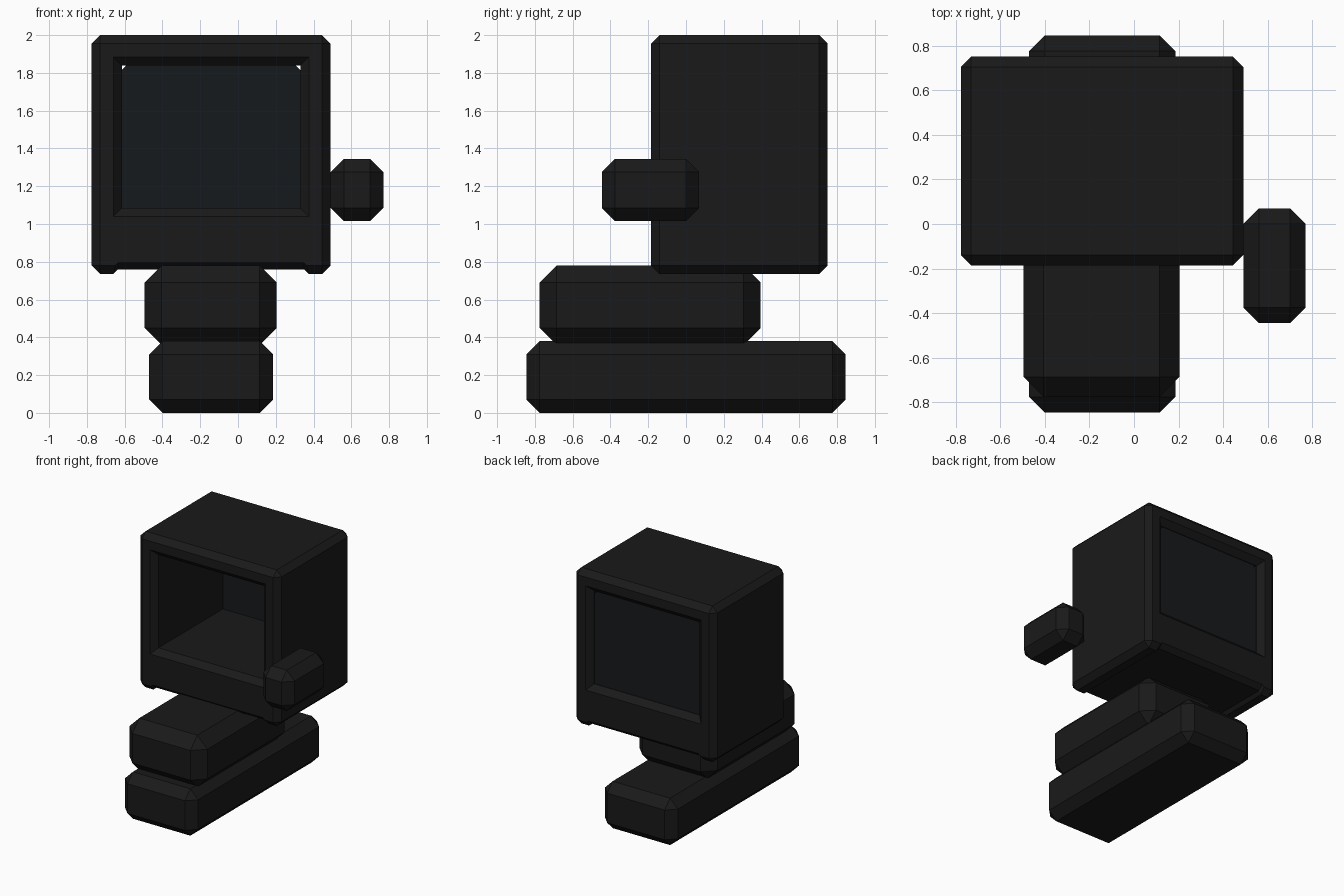
import bpy, bmesh

if "Cube" in bpy.data.objects:
    bpy.data.objects.remove(bpy.data.objects["Cube"])


def material(name, color):
    m = bpy.data.materials.new(name)
    m.diffuse_color = (*color, 1)
    m.use_nodes = True
    m.node_tree.nodes["Principled BSDF"].inputs["Base Color"].default_value = m.diffuse_color
    return m


black = material("black_plastic", (0.01, 0.01, 0.01))
glass = material("dark_glass", (0.008, 0.010, 0.012))


def add_object(name, bm, mat):
    bmesh.ops.recalc_face_normals(bm, faces=bm.faces)
    me = bpy.data.meshes.new(name)
    bm.to_mesh(me)
    bm.free()
    me.materials.append(mat)
    ob = bpy.data.objects.new(name, me)
    bpy.context.collection.objects.link(ob)
    return ob


def chamfered_box(name, x, y, z, chamfer, mat=black):
    bm = bmesh.new()
    bmesh.ops.create_cube(bm, size=1)
    for v in bm.verts:
        v.co = [lo + (c + 0.5) * (hi - lo) for c, (lo, hi) in zip(v.co, (x, y, z))]
    bmesh.ops.bevel(bm, geom=bm.edges[:], offset=chamfer, segments=1,
                    profile=0.5, affect='EDGES')
    return add_object(name, bm, mat)


def loft(name, sections, mat=black):
    """Skin (y, [(x, z), ...]) cross-sections into a closed solid."""
    bm = bmesh.new()
    rings = [[bm.verts.new((x, y, z)) for x, z in pts] for y, pts in sections]
    for a, b in zip(rings, rings[1:]):
        for i in range(len(a)):
            j = (i + 1) % len(a)
            bm.faces.new((a[i], a[j], b[j], b[i]))
    bm.faces.new(rings[0])
    bm.faces.new(rings[-1])
    return add_object(name, bm, mat)


def rect(x0, x1, z0, z1):
    return [(x0, z0), (x1, z0), (x1, z1), (x0, z1)]


def cut(target, cutter):
    cutter.hide_render = True
    cutter.hide_viewport = False
    mod = target.modifiers.new("cut", 'BOOLEAN')
    mod.operation = 'DIFFERENCE'
    mod.solver = 'EXACT'
    mod.object = cutter
    bpy.context.view_layer.objects.active = target
    bpy.ops.object.modifier_apply(modifier=mod.name)
    bpy.data.objects.remove(cutter, do_unlink=True)


# hollow cabinet with chamfered openings front and back
cabinet = chamfered_box("cabinet", (-0.775, 0.49), (-0.185, 0.75), (0.735, 2.0), 0.045)
inner = rect(-0.615, 0.33, 1.085, 1.84)
outer = rect(-0.665, 0.38, 1.035, 1.89)
cut(cabinet, loft("opening_cutter", [(-0.19, outer), (-0.14, inner),
                                     (0.705, inner), (0.755, outer)]))


# shallow channel under the cabinet, leaving two runners
def channel(top):
    d = top - 0.70
    return [(-0.635 - d, 0.70), (0.35 + d, 0.70), (0.35, top), (-0.635, top)]


cut(cabinet, loft("channel_cutter", [(-0.19, channel(0.80)), (-0.145, channel(0.76)),
                                     (0.71, channel(0.76)), (0.755, channel(0.80))]))

# rear panel with clipped top corners
panel = [(-0.615, 1.085), (0.33, 1.085), (0.33, 1.815), (0.305, 1.84),
         (-0.59, 1.84), (-0.615, 1.815)]
loft("rear_panel", [(0.685, panel), (0.70, panel)], glass)

# stacked support bars and side knob
chamfered_box("base_bar", (-0.47, 0.185), (-0.845, 0.845), (0.0, 0.38), 0.07)
chamfered_box("upper_bar", (-0.495, 0.205), (-0.775, 0.395), (0.36, 0.78), 0.09)
chamfered_box("side_block", (0.49, 0.77), (-0.445, 0.07), (1.015, 1.345), 0.07)
